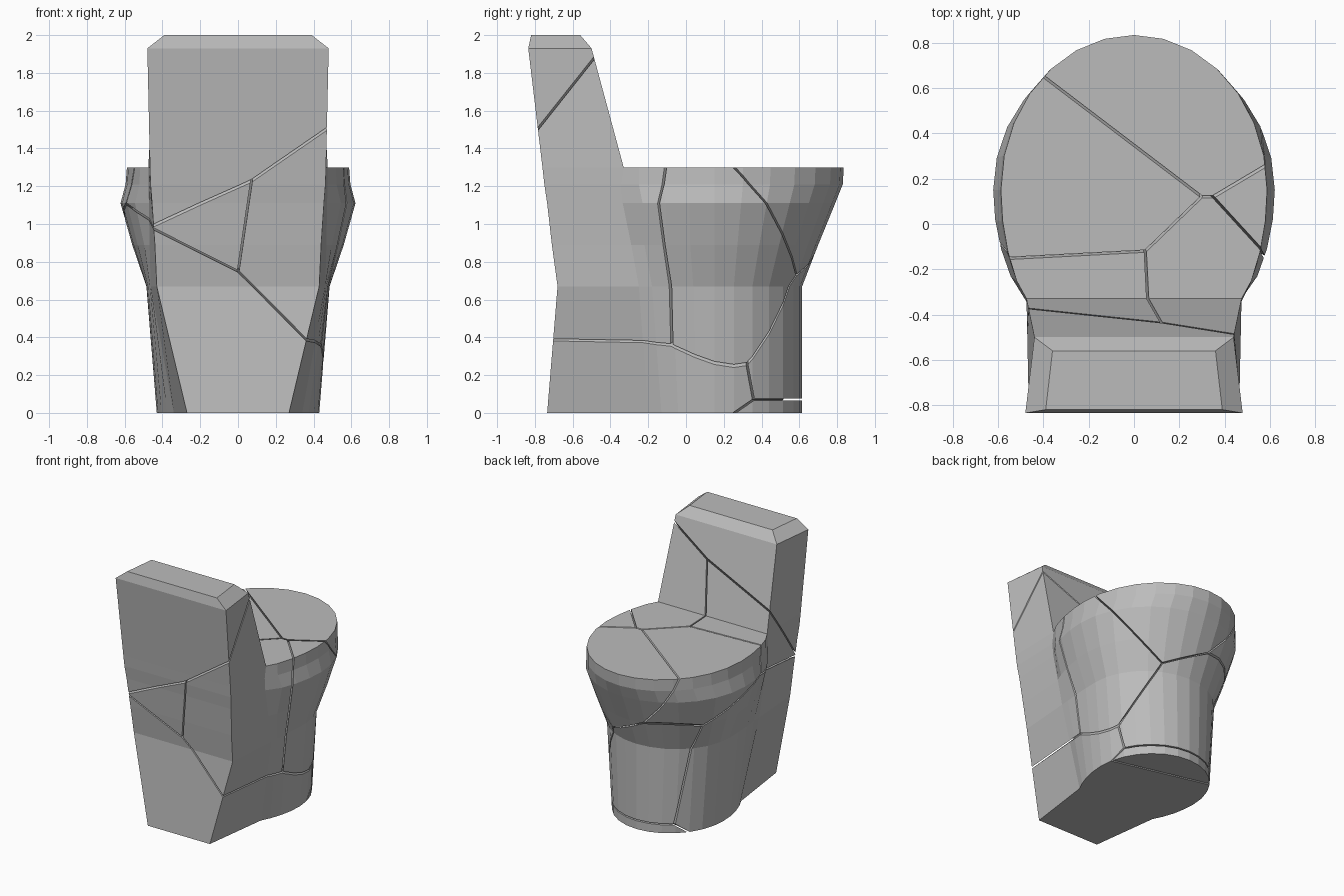
import bpy, bmesh, math
from mathutils import Vector

if "Cube" in bpy.data.objects:
    bpy.data.objects.remove(bpy.data.objects["Cube"], do_unlink=True)

GREY = (0.5, 0.5, 0.5, 1)
mat = bpy.data.materials.new("stone grey")
mat.use_nodes = True
mat.diffuse_color = GREY
mat.node_tree.nodes["Principled BSDF"].inputs["Base Color"].default_value = GREY

# Body rings: z, half width, front reach, rear reach, arc start y, neck x/y, back x/y
CENTRE = 0.15
RINGS = [
    (0.00, 0.43, 0.465, 0.57, -0.13, 0.34, -0.20, 0.27, -0.735),
    (0.67, 0.485, 0.465, 1.20, -0.18, 0.462, -0.25, 0.43, -0.68),
    (0.89, 0.56, 0.55, 0.80, -0.22, 0.468, -0.29, 0.44, -0.71),
    (1.11, 0.622, 0.64, 0.79, -0.23, 0.472, -0.335, 0.455, -0.735),
    (1.21, 0.595, 0.68, 0.83, -0.25, 0.474, -0.345, 0.463, -0.75),
    (1.30, 0.588, 0.685, 0.85, -0.25, 0.475, -0.33, 0.466, -0.76),
]


def half_ring(z, a, front, rear, start, nx, ny, bx, by):
    """Right half of an outline, from the back corner to beside the front tip."""
    pts = [(bx, by, z), (nx, ny, z)]
    low = math.asin((start - CENTRE) / rear)
    for i in range(3):
        t = low * (1 - i / 3)
        pts.append((a * math.cos(t), CENTRE + rear * math.sin(t), z))
    for i in range(7):
        t = math.radians(90) * i / 7
        pts.append((a * math.cos(t), CENTRE + front * math.sin(t), z))
    return pts + [(0, CENTRE + front, z)]


def full_ring(args):
    half = half_ring(*args)
    return half + [(-x, y, z) for x, y, z in reversed(half[:-1])]


def loft(bm, low, high):
    n = len(low)
    for i in range(n):
        j = (i + 1) % n
        bm.faces.new((low[i], low[j], high[j], high[i]))


def build_body():
    bm = bmesh.new()
    rings = [[bm.verts.new(p) for p in full_ring(r)] for r in RINGS]
    for low, high in zip(rings, rings[1:]):
        loft(bm, low, high)
    bm.faces.new(rings[0][::-1])
    top = rings[-1]
    bm.faces.new(top[1:-1])                       # seat
    # Tank with a bevelled top, rising from the rear of the seat
    level = [top[0], top[1], top[-2], top[-1]]
    for z, bx, by, fx, fy in ((1.93, 0.48, -0.835, 0.44, -0.50),
                              (2.0, 0.39, -0.82, 0.36, -0.56)):
        nxt = [bm.verts.new(p) for p in
               ((bx, by, z), (fx, fy, z), (-fx, fy, z), (-bx, by, z))]
        loft(bm, level, nxt)
        level = nxt
    bm.faces.new(level)
    bmesh.ops.recalc_face_normals(bm, faces=bm.faces)
    return bm


# Broken pieces: each owns the space where its linear field is the highest
def field(direction, point=(0, 0, 0), base=None):
    d = Vector(direction)
    c = -d.dot(Vector(point))
    return (d + base[0], c + base[1]) if base else (d, c)


back_low = field((-2.16, 0.17, -2.16), (0.05, -0.69, 0.70))
front_low = field((0.5, 2.0, 0.3), (0, 0.42, 0.3), back_low)
PIECES = {
    "right_rear_piece": field((0, 0, 0)),
    "middle_rear_piece": field((-0.99, -0.05, 0.14), (0.05, -0.12, 1.3)),
    "tank_top_piece": field((-2.8, -4.68, 3.51), (0.07, -0.75, 1.23)),
    "left_bowl_piece": field((-1.05, 1.09, 0.55), (0.05, -0.12, 1.3)),
    "right_bowl_piece": field((0.95, 0.87, -0.09), (0.35, 0.12, 1.3)),
    "front_bowl_piece": field((0, 2.47, 1.42), (0.30, 0.12, 1.3)),
    "rear_base_piece": back_low,
    "front_base_piece": front_low,
    "front_foot_piece": field((0, 0, -3), (0, 0, 0.07), front_low),
}
GAP = 0.01

body = build_body()
for name, (d, c) in PIECES.items():
    bm = body.copy()
    for other, (d2, c2) in PIECES.items():
        if other == name or not bm.faces:
            continue
        n = d2 - d
        size = n.length
        n = n / size
        spot = n * ((c - c2) / size - GAP / 2)
        bmesh.ops.bisect_plane(bm, geom=bm.verts[:] + bm.edges[:] + bm.faces[:],
                               dist=1e-5, plane_co=spot, plane_no=n, clear_outer=True)
        rim = [e for e in bm.edges if e.is_boundary]
        if rim:
            bmesh.ops.holes_fill(bm, edges=rim, sides=0)
    if bm.faces:
        bmesh.ops.recalc_face_normals(bm, faces=bm.faces)
        me = bpy.data.meshes.new(name)
        bm.to_mesh(me)
        me.materials.append(mat)
        bpy.context.collection.objects.link(bpy.data.objects.new(name, me))
    bm.free()
body.free()
